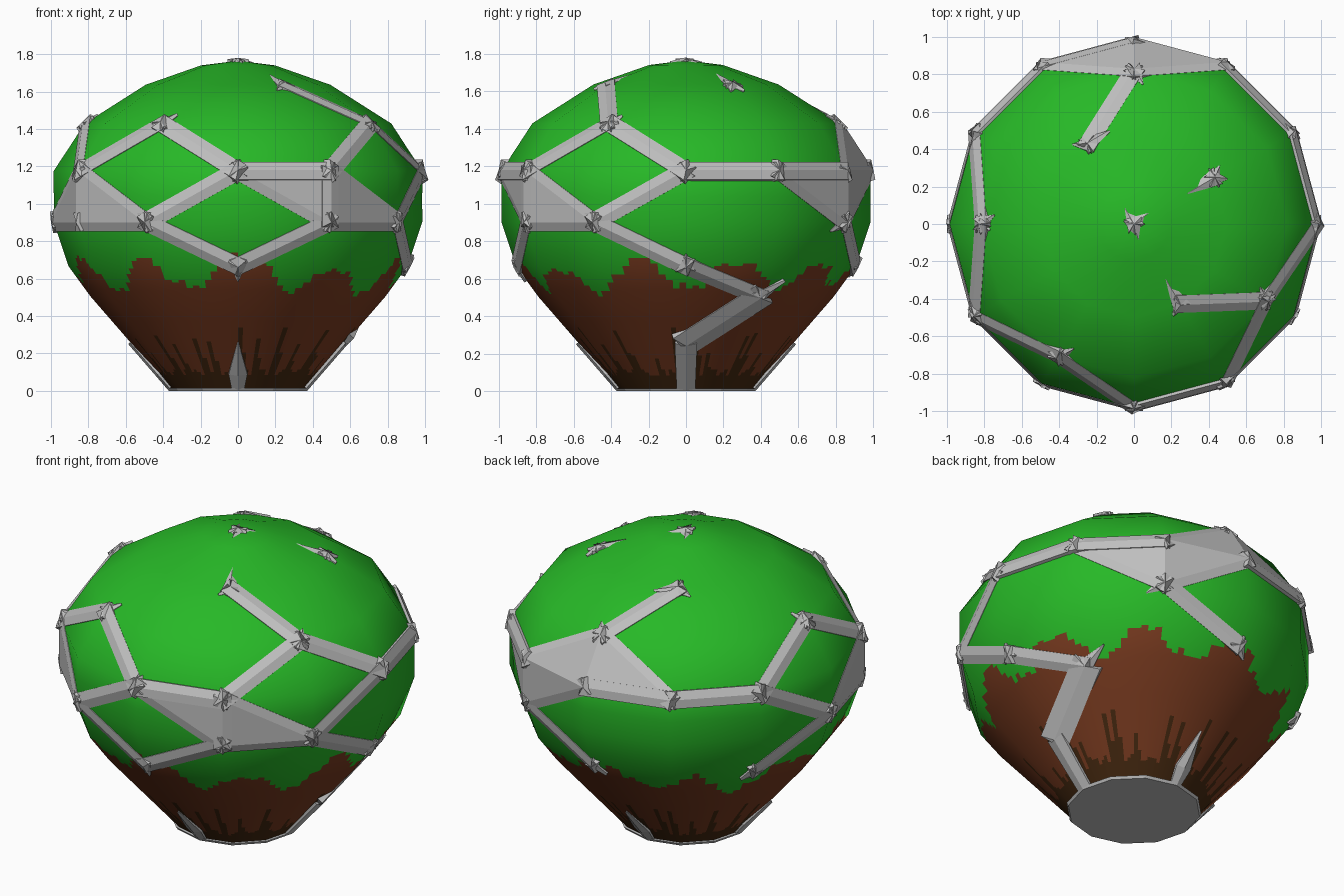
import bpy, math, random
from mathutils import Vector

if "Cube" in bpy.data.objects:
    bpy.data.objects.remove(bpy.data.objects["Cube"])

random.seed(4)

# ---------- shared profile: (z, radius) of the twelve-sided bulb ----------
PROFILE = [(0, .37), (.495, .80), (.66, .92), (.9, 1.0), (1.18, 1.0),
           (1.44, .83), (1.65, .5), (1.755, .2), (1.78, 0)]
TOP = PROFILE[-1][0]


def radius(z):
    z = min(max(z, 0), TOP)
    for (z0, r0), (z1, r1) in zip(PROFILE, PROFILE[1:]):
        if z <= z1:
            return r0 + (r1 - r0) * (z - z0) / (z1 - z0)


def point(angle, z):
    a, r = math.radians(angle), radius(z)
    return Vector((r * math.cos(a), r * math.sin(a), z))


def outward(p, d=.02):
    lo, hi = max(p.z - d, 0), min(p.z + d, TOP)
    flat = Vector((p.x, p.y, 0))
    if flat.length < .02:
        return Vector((0, 0, 1))
    n = flat.normalized()
    n.z = -(radius(hi) - radius(lo)) / (hi - lo)
    return n.normalized()


def material(name, rgb):
    m = bpy.data.materials.new(name)
    m.diffuse_color = (*rgb, 1)
    m.use_nodes = True
    m.node_tree.nodes["Principled BSDF"].inputs["Base Color"].default_value = m.diffuse_color
    return m


GREEN = material("leaf green", (.02, .48, .02))
BROWN = material("earth brown", (.19, .043, .014))
DARK = material("dark root brown", (.058, .021, .005))
GREY = material("frame grey", (.52, .52, .52))


def add_object(name, verts, faces, mats):
    me = bpy.data.meshes.new(name)
    me.from_pydata(verts, [], faces)
    for m in mats:
        me.materials.append(m)
    ob = bpy.data.objects.new(name, me)
    bpy.context.collection.objects.link(ob)
    return ob


# ---------- bulb body: smooth skin with ragged colour borders ----------
SUB = 12
COLS = 12 * SUB
rows = [.015 * i for i in range(51)] + [.9, 1.04, 1.18, 1.31, 1.44, 1.55, 1.65, 1.7, 1.755]
verts, normals = [], []
for z in rows:
    for c in range(COLS):
        k, t = divmod(c, SUB)
        p = point(30 * k, z).lerp(point(30 * k + 30, z), t / SUB)
        n = outward(p, .13)
        verts.append(p - outward(p) * .015)
        normals.append(n)
verts.append(Vector((0, 0, TOP - .015)))
normals.append(Vector((0, 0, 1)))

# ragged heights of the earth and of the dark root streaks, per column
earth, roots = [], []
jag = 0
for c in range(COLS):
    a = math.radians(360 * c / COLS + 90)
    jag = .6 * jag + random.uniform(-.035, .035)
    earth.append(.605 + .07 * math.cos(10 * a) + .03 * math.cos(4 * a) + jag)
    roots.append(.07 + random.uniform(0, .04))
for c in range(0, COLS, 5):
    s = (c + random.randint(0, 3)) % COLS
    tall = random.uniform(.16, .34)
    roots[s] = tall
    roots[(s + 1) % COLS] = tall * .6

faces, colours = [], []
for i in range(len(rows) - 1):
    for c in range(COLS):
        d = (c + 1) % COLS
        faces.append((i * COLS + c, i * COLS + d, (i + 1) * COLS + d, (i + 1) * COLS + c))
        zc = (rows[i] + rows[i + 1]) / 2
        colours.append(2 if zc < roots[c] else 1 if zc < earth[c] else 0)
last = (len(rows) - 1) * COLS
for c in range(COLS):
    faces.append((last + c, last + (c + 1) % COLS, len(verts) - 1))
    colours.append(0)
body = add_object("bulb_body", verts, faces, [GREEN, BROWN, DARK])
for poly, col in zip(body.data.polygons, colours):
    poly.material_index = col
    poly.use_smooth = True
body.data.normals_split_custom_set_from_vertices(normals)

# ---------- frame helpers ----------
fv, ff = [], []


def beam(p, q, w=.05, w2=None, over=.025):
    """Ridged bar lying on the skin from p to q; w2 is the end half-width."""
    w2 = w if w2 is None else w2
    d = (q - p).normalized()
    n = outward((p + q) / 2)
    n = (n - d * n.dot(d)).normalized()
    s = d.cross(n)
    b = len(fv)
    for e, wd, o in ((p, w, -over), (q, w2, over if w2 == w else 0)):
        x = e + d * o
        fv.extend([e, x + s * wd - n * .012, x + s * wd - n * .06,
                   x - s * wd - n * .06, x - s * wd - n * .012])
    for i in range(5):
        j = (i + 1) % 5
        ff.append((b + i, b + j, b + 5 + j, b + 5 + i))
    ff.append(tuple(b + i for i in (4, 3, 2, 1, 0)))
    ff.append(tuple(b + 5 + i for i in range(5)))


def plate(*nodes):
    """Solid triangular panel filling part of the frame."""
    pts = [point(*n) for n in nodes]
    if (pts[1] - pts[0]).cross(pts[2] - pts[0]).dot(outward(pts[0])) < 0:
        pts.reverse()
    b = len(fv)
    fv.extend(pts + [Vector((p.x * .93, p.y * .93, p.z)) for p in pts])
    ff.extend([(b, b + 1, b + 2), (b + 5, b + 4, b + 3)])
    for i in range(3):
        j = (i + 1) % 3
        ff.append((b + i, b + 3 + i, b + 3 + j, b + j))


def flush(name):
    add_object(name, list(fv), list(ff), [GREY])
    fv.clear()
    ff.clear()


# ---------- lattice bars, as chains of (angle, height) nodes ----------
U, T, M, L = 1.65, 1.44, 1.18, .9
LOW, FOOT = .66, .495
chains = [
    [(-150, M), (-120, T), (-90, M), (-120, L), (-150, M)],
    [(-60, M), (-30, T), (0, M), (-30, L), (-60, M)],
    [(180, T), (150, M), (180, L), (210, M), (180, T)],
    [(-120, L), (-90, LOW), (-60, L), (-90, M)],
    [(-90, M), (-60, M), (-60, L), (-30, L), (0, LOW), (30, FOOT)],
    [(0, M), (30, M), (60, M), (90, T), (120, M), (150, M)],
    [(30, M), (60, L), (90, LOW)], [(60, L), (90, M), (120, M)],
    [(180, L), (150, LOW)], [(180, L), (210, L), (240, L)],
    [(-30, T), (-60, U)], [(90, T), (120, U)],
]
for ch in chains:
    for a, b in zip(ch, ch[1:]):
        beam(point(*a), point(*b))
flush("lattice_frame")

# ---------- filled frame panels ----------
for tri in [((-90, M), (-60, M), (-60, L)), ((-60, M), (-30, L), (-60, L)),
            ((210, M), (210, L), (180, L)), ((210, M), (210, L), (240, L)),
            ((90, T), (60, M), (90, M)), ((90, T), (90, M), (120, M)),
            ((60, M), (90, M), (60, L)), ((30, M), (60, M), (60, L))]:
    plate(*tri)
flush("frame_panels")

# ---------- broken ends: tapered spikes pointing to the next node ----------
stubs = [((-60, U), (-60, 1.78), .17), ((-60, U), (-90, T), .08),
         ((120, U), (90, 1.6), .14), ((120, U), (150, T), .09),
         ((30, U), (30, 1.78), .2), ((30, U), (15, T), .08), ((30, U), (45, T), .08),
         ((-120, T), (-90, U), .11), ((-30, T), (0, U), .09), ((180, T), (150, U), .1),
         ((180, T), (210, U), .07), ((90, T), (60, U), .1),
         ((-90, LOW), (-90, FOOT), .1), ((60, L), (30, LOW), .12),
         ((0, LOW), (-30, FOOT), .07), ((0, LOW), (0, L), .07),
         ((30, FOOT), (45, LOW), .16), ((90, LOW), (105, FOOT), .1),
         ((150, LOW), (135, FOOT), .1),
         ((0, TOP), (120, 1.7), .1), ((0, TOP), (37, 1.7), .1), ((0, TOP), (285, 1.7), .09)]
for a, b, length in stubs:
    p, q = point(*a), point(*b)
    beam(p, p + (q - p).normalized() * length, .05, .004)
flush("broken_spikes")

# ---------- wide root bar and the spikes standing on the base ----------
beam(point(30, FOOT), point(0, .24), .085)
beam(point(0, .24), point(0, .005), .06, .05, .01)
for a in (90, 180, 270):
    p = point(a, .08)
    beam(p, point(a, .25), .05, .003, 0)
    beam(p, point(a, .005), .05, .035, 0)
flush("root_bars")

# ---------- flat base ----------
bpy.ops.mesh.primitive_cone_add(vertices=12, radius1=.37, radius2=.38, depth=.015,
                                location=(0, 0, .0075), rotation=(0, 0, 0))
base = bpy.context.object
base.name = "base_disc"
base.data.materials.append(GREY)
